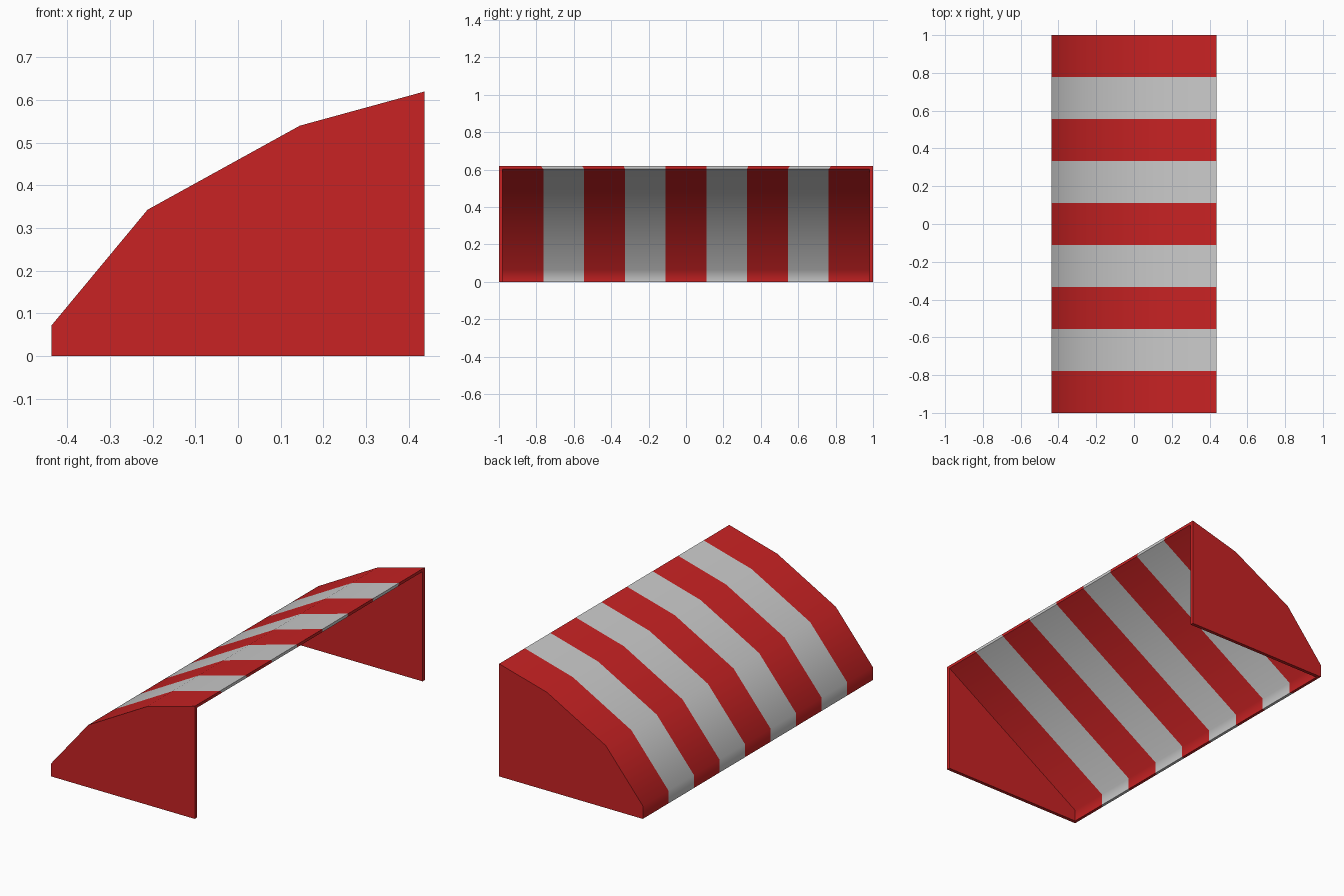
import bpy, bmesh, math

if "Cube" in bpy.data.objects:
    bpy.data.objects.remove(bpy.data.objects["Cube"])

# Profiles in (x, z): faceted outer canvas, straight lining underneath
OUTER = [(-0.437, 0), (-0.437, 0.072), (-0.212, 0.343), (0.145, 0.54), (0.437, 0.62)]
INNER = [(0.437, 0.604), (-0.421, 0.064), (-0.421, 0)]
HALF, HALF_IN, STRIPES = 1.0, 0.981, 9


def material(name, rgb):
    m = bpy.data.materials.new(name)
    m.diffuse_color = (*rgb, 1)
    m.use_nodes = True
    m.node_tree.nodes["Principled BSDF"].inputs["Base Color"].default_value = m.diffuse_color
    return m


RED = material("red canvas", (0.58, 0.016, 0.017))
WHITE = material("white canvas", (0.60, 0.60, 0.60))


def finish(bm, name, mats):
    me = bpy.data.meshes.new(name)
    bm.to_mesh(me)
    bm.free()
    for m in mats:
        me.materials.append(m)
    ob = bpy.data.objects.new(name, me)
    bpy.context.collection.objects.link(ob)
    return ob


# Striped canopy: closed ring of outer and inner profile, swept along y
bm = bmesh.new()
rings = []
for i in range(STRIPES + 1):
    t = -1 + 2 * i / STRIPES
    rings.append([bm.verts.new((x, t * HALF, z)) for x, z in OUTER]
                 + [bm.verts.new((x, t * HALF_IN, z)) for x, z in INNER])
n = len(rings[0])
rims = (len(OUTER) - 1, n - 1)
hard = set()
for i in range(STRIPES):
    a, b = rings[i], rings[i + 1]
    for j in range(n):
        k = (j + 1) % n
        f = bm.faces.new((a[j], a[k], b[k], b[j]))
        f.material_index = i % 2
        f.smooth = True
        if j in rims:
            hard.update(f.edges)
bm.normal_update()
for e in bm.edges:
    e.smooth = e not in hard and e.calc_face_angle(0) < math.radians(60)
finish(bm, "striped_canopy", [RED, WHITE])

# Side panels: outer face, inner face, back rim and bottom rim
back = OUTER[-1][0]
for side, name in ((1, "side_panel_back"), (-1, "side_panel_front")):
    bm = bmesh.new()
    out = [bm.verts.new((x, side * HALF, z)) for x, z in OUTER + [(back, 0)]]
    inn = [bm.verts.new((x, side * HALF_IN, z)) for x, z in INNER + [(back, 0)]]
    faces = [out, inn,
             [out[4], inn[0], inn[3], out[5]],
             [out[0], out[5], inn[3], inn[2]]]
    for f in faces:
        bm.faces.new(f if side > 0 else f[::-1])
    finish(bm, name, [RED])
